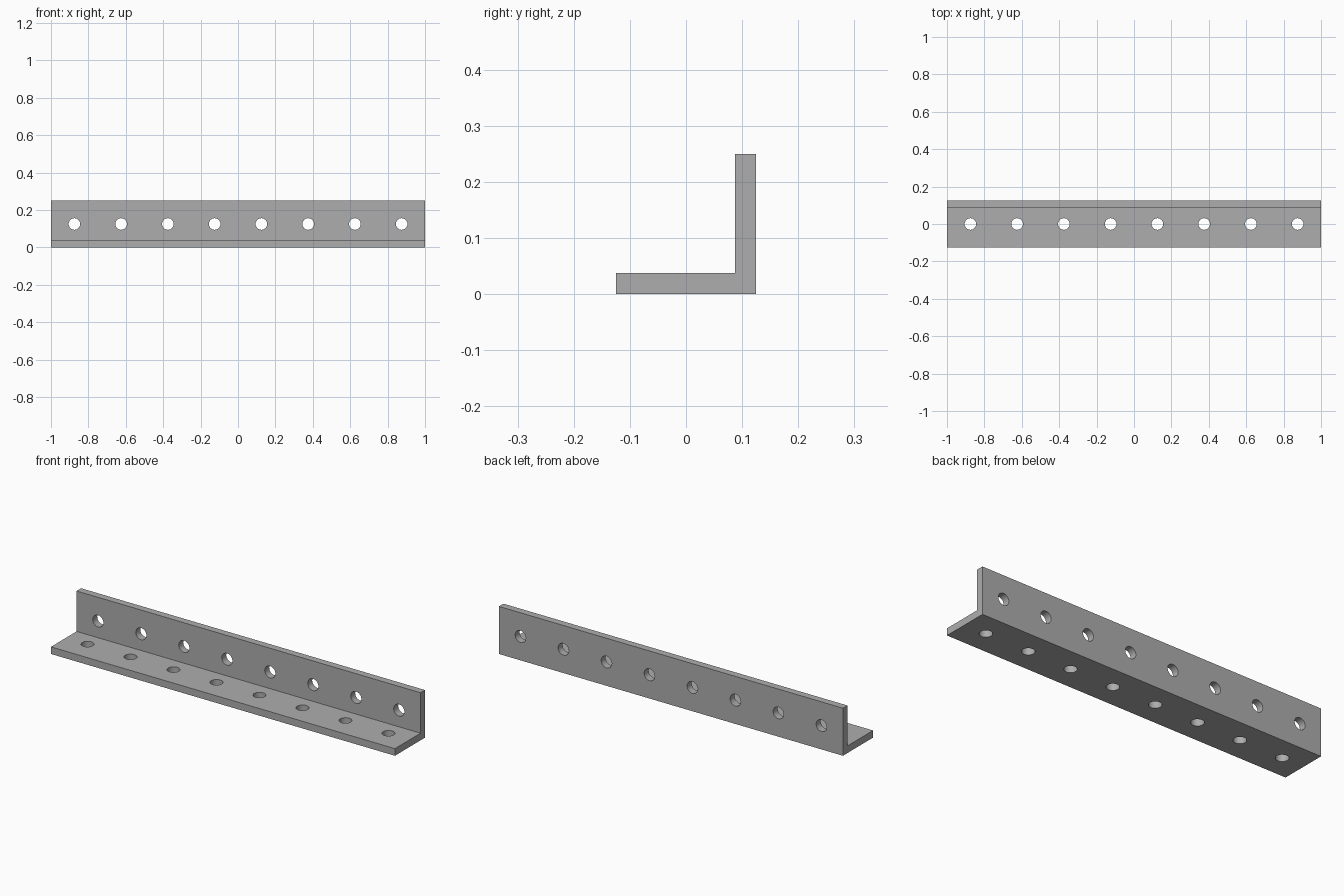
import bpy, bmesh, math
from mathutils import Matrix

cube = bpy.data.objects.get("Cube")
if cube:
    bpy.data.objects.remove(cube, do_unlink=True)

LENGTH, LEG, THICK = 2.0, 0.25, 0.0375
HOLES, HOLE_RADIUS = 8, 0.031
PITCH = LENGTH / HOLES

# Plain grey metal
metal = bpy.data.materials.new("grey metal")
metal.use_nodes = True
grey = (0.42, 0.42, 0.42, 1)
metal.diffuse_color = grey
metal.node_tree.nodes["Principled BSDF"].inputs["Base Color"].default_value = grey


def make_object(name, bm):
    bmesh.ops.recalc_face_normals(bm, faces=bm.faces)
    mesh = bpy.data.meshes.new(name)
    bm.to_mesh(mesh)
    bm.free()
    mesh.materials.append(metal)
    obj = bpy.data.objects.new(name, mesh)
    bpy.context.collection.objects.link(obj)
    return obj


# L-shaped profile swept along x
half = LEG / 2
profile = [(-half, 0), (half, 0), (half, LEG), (half - THICK, LEG),
           (half - THICK, THICK), (-half, THICK)]
bm = bmesh.new()
end = bm.faces.new([bm.verts.new((-LENGTH / 2, y, z)) for y, z in profile])
swept = bmesh.ops.extrude_face_region(bm, geom=[end], use_keep_orig=True)["geom"]
bmesh.ops.translate(bm, vec=(LENGTH, 0, 0),
                    verts=[v for v in swept if isinstance(v, bmesh.types.BMVert)])
bracket = make_object("angle_bracket", bm)

# Row of hole cutters through each leg
bm = bmesh.new()
for i in range(HOLES):
    x = (i + 0.5) * PITCH - LENGTH / 2
    upright = Matrix.Translation((x, half - THICK / 2, half)) @ Matrix.Rotation(math.pi / 2, 4, 'X')
    base = Matrix.Translation((x, 0, THICK / 2))
    for place in (upright, base):
        bmesh.ops.create_cone(bm, cap_ends=True, segments=32, radius1=HOLE_RADIUS,
                              radius2=HOLE_RADIUS, depth=THICK * 2, matrix=place)
cutter = make_object("hole_cutter", bm)
cutter.hide_render = True

# Drill the holes, then drop the cutter
drill = bracket.modifiers.new("holes", 'BOOLEAN')
drill.operation = 'DIFFERENCE'
drill.solver = 'EXACT'
drill.object = cutter
bpy.context.view_layer.objects.active = bracket
bracket.select_set(True)
bpy.ops.object.modifier_apply(modifier=drill.name)
bpy.data.objects.remove(cutter, do_unlink=True)

# Smooth hole walls, crisp edges
bpy.ops.object.shade_smooth_by_angle(angle=math.radians(30))
